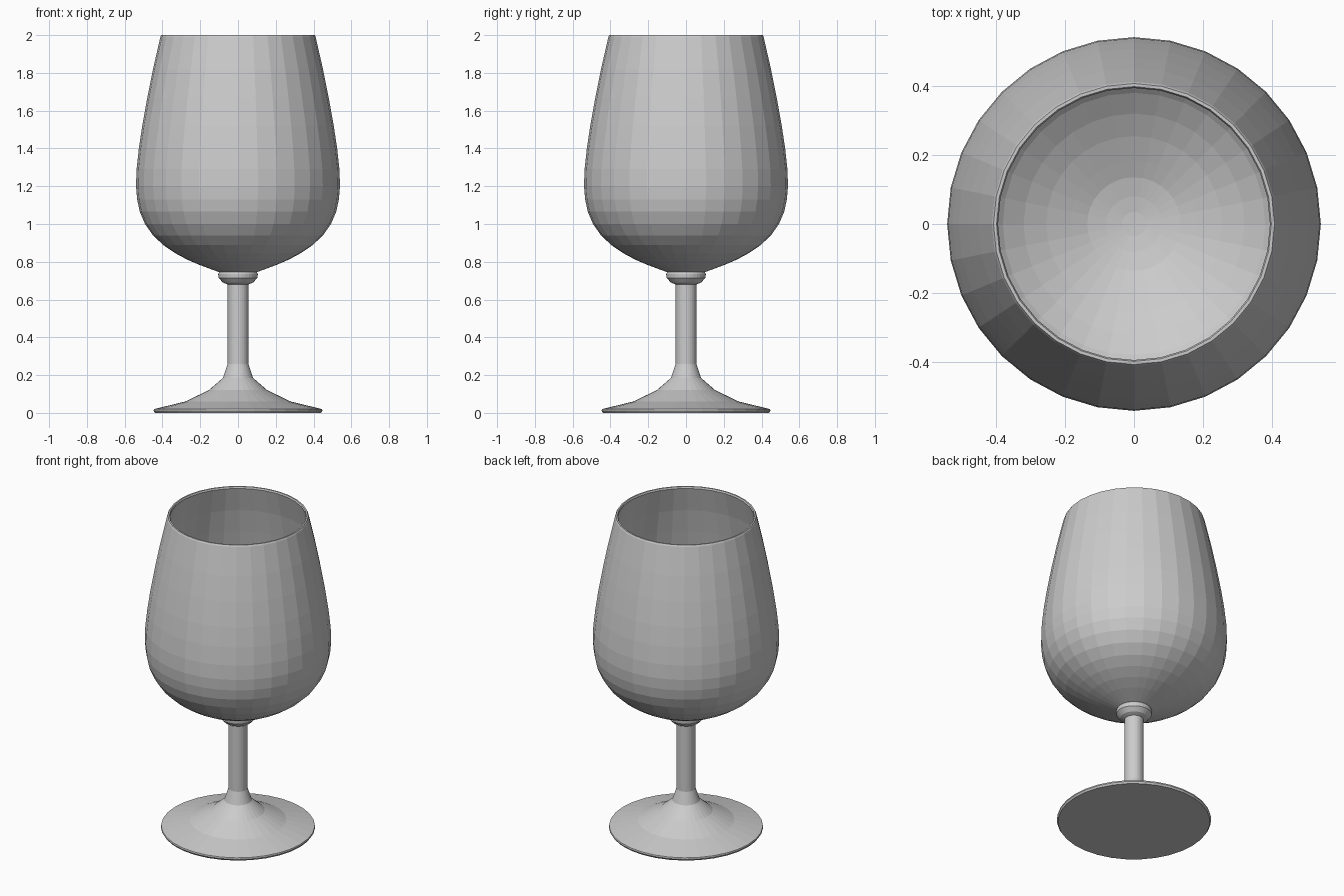
import bpy, bmesh
from math import cos, sin, tau

if "Cube" in bpy.data.objects:
    bpy.data.objects.remove(bpy.data.objects["Cube"])

SIDES = 32


def lathe(name, profile):
    """Revolve (radius, height) points around z; radius 0 closes to a pole."""
    bm = bmesh.new()
    rings = []
    for r, z in profile:
        if r == 0:
            rings.append([bm.verts.new((0, 0, z))] * SIDES)
        else:
            rings.append([bm.verts.new((r * cos(tau * i / SIDES), r * sin(tau * i / SIDES), z))
                          for i in range(SIDES)])
    for a, b in zip(rings, rings[1:]):
        for i in range(SIDES):
            j = (i + 1) % SIDES
            bm.faces.new(list(dict.fromkeys((a[i], a[j], b[j], b[i]))))
    bmesh.ops.recalc_face_normals(bm, faces=bm.faces)
    mesh = bpy.data.meshes.new(name)
    bm.to_mesh(mesh)
    bm.free()
    obj = bpy.data.objects.new(name, mesh)
    bpy.context.collection.objects.link(obj)
    return obj


# One continuous glass: foot, stem, collar, bowl outside, rim, bowl inside
foot = [(0, 0.005), (0.43, 0.005), (0.44, 0.005), (0.447, 0.011), (0.445, 0.02),
        (0.28, 0.06), (0.155, 0.12), (0.08, 0.185)]
stem = [(0.055, 0.26), (0.055, 0.68)]
collar = [(0.08, 0.69), (0.103, 0.715), (0.105, 0.735), (0.10, 0.745)]
bowl_out = [(0.20, 0.782), (0.27, 0.812), (0.335, 0.847), (0.395, 0.888), (0.45, 0.94),
            (0.492, 1.0), (0.52, 1.065), (0.534, 1.13), (0.54, 1.20), (0.537, 1.29),
            (0.525, 1.40), (0.507, 1.52), (0.48, 1.67), (0.45, 1.82), (0.411, 1.99)]
rim = [(0.406, 2.0), (0.397, 2.0), (0.393, 1.99)]
bowl_in = [(r - 0.016, z + 0.012) for r, z in reversed(bowl_out[:-1])]
well = [(0.135, 0.774), (0.08, 0.762), (0.035, 0.756), (0, 0.755)]

glass = lathe("wine_glass", foot + stem + collar + bowl_out + rim + bowl_in + well)
for v in glass.data.vertices:
    if v.co.z <= 0.006:
        v.co.z = 0
